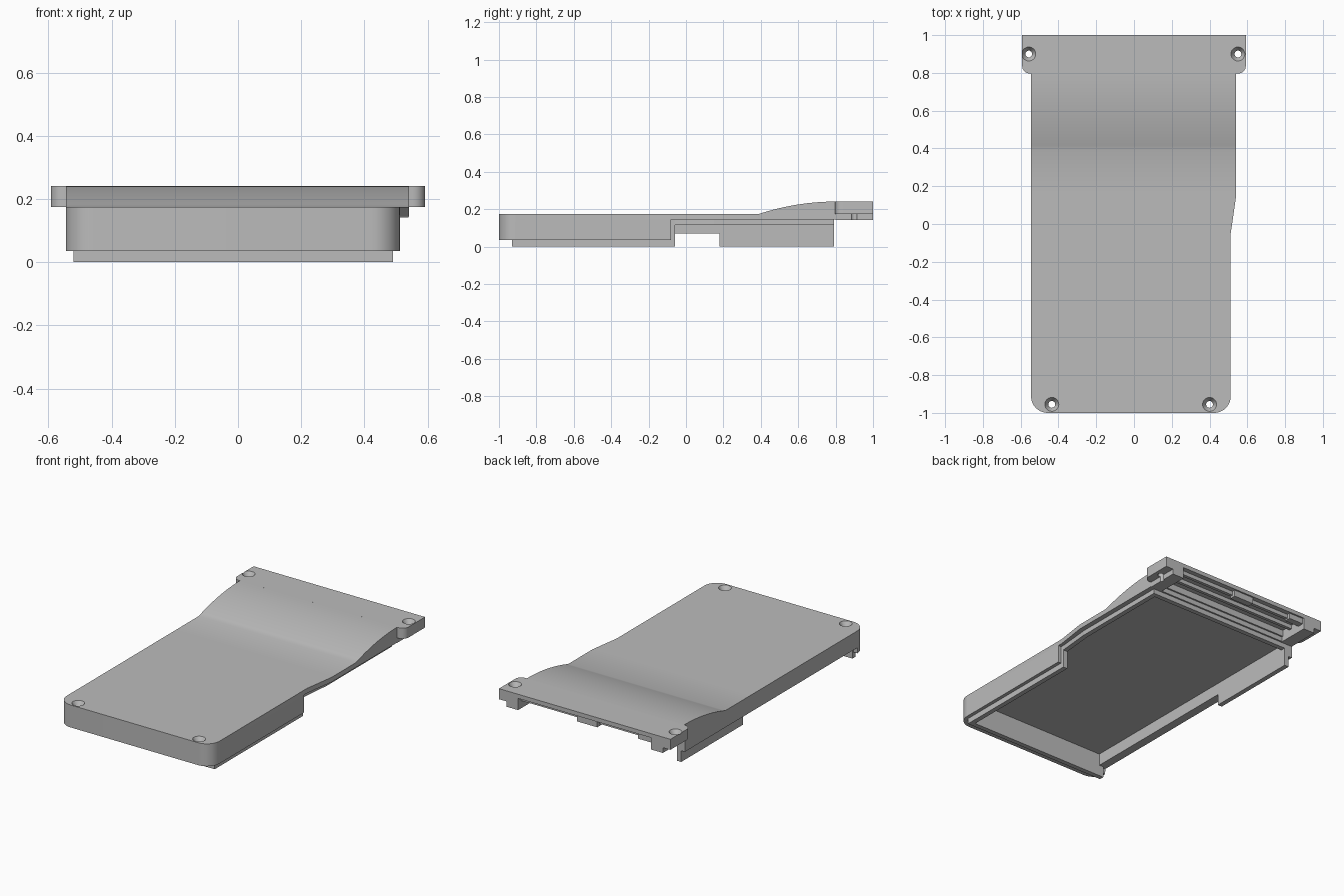
import bpy, bmesh, math

cube = bpy.data.objects.get("Cube")
if cube:
    bpy.data.objects.remove(cube, do_unlink=True)

grey = bpy.data.materials.new("plain grey")
grey.use_nodes = True
GREY = (0.5, 0.5, 0.5, 1)
grey.diffuse_color = GREY
grey.node_tree.nodes["Principled BSDF"].inputs["Base Color"].default_value = GREY


def finish(name, bm):
    bmesh.ops.recalc_face_normals(bm, faces=bm.faces)
    mesh = bpy.data.meshes.new(name)
    bm.to_mesh(mesh)
    bm.free()
    mesh.materials.append(grey)
    ob = bpy.data.objects.new(name, mesh)
    bpy.context.collection.objects.link(ob)
    return ob


def loft(name, stations):
    """Skin rectangular sections (y, left x, right x, bottom z, top z)."""
    bm = bmesh.new()
    rings = [[bm.verts.new(p) for p in ((a, y, b), (c, y, b), (c, y, t), (a, y, t))]
             for y, a, c, b, t in stations]
    for r, s in zip(rings, rings[1:]):
        for i in range(4):
            j = (i + 1) % 4
            bm.faces.new((r[i], r[j], s[j], s[i]))
    bm.faces.new(rings[0])
    bm.faces.new(rings[-1])
    return finish(name, bm)


def box(name, x0, x1, y0, y1, z0, z1):
    return loft(name, [(y0, x0, x1, z0, z1), (y1, x0, x1, z0, z1)])


def cut(ob, cutter):
    mod = ob.modifiers.new("cut", "BOOLEAN")
    mod.operation = "DIFFERENCE"
    mod.solver = "EXACT"
    mod.object = cutter
    select(ob)
    bpy.ops.object.modifier_apply(modifier=mod.name)


def select(ob):
    bpy.ops.object.select_all(action="DESELECT")
    ob.select_set(True)
    bpy.context.view_layer.objects.active = ob


def screw_cutter(name, spots, top):
    """Countersunk screw holes."""
    bm = bmesh.new()
    profile = [(0.018, -0.1), (0.018, top - 0.03), (0.037, top), (0.037, top + 0.1)]
    n = 24
    for x, y in spots:
        rings = [[bm.verts.new((x + r * math.cos(math.tau * i / n),
                                y + r * math.sin(math.tau * i / n), z))
                  for i in range(n)] for r, z in profile]
        for r, s in zip(rings, rings[1:]):
            for i in range(n):
                j = (i + 1) % n
                bm.faces.new((r[i], r[j], s[j], s[i]))
        bm.faces.new(rings[0])
        bm.faces.new(rings[-1])
    ob = finish(name, bm)
    ob.hide_render = True
    return ob


LEFT, RIGHT, WIDE = -0.545, 0.512, 0.541
LOW, HIGH, CEILING, RIM = 0.175, 0.241, 0.145, 0.035

# Cover: rounded front corners, deep front wall, sloped flank and curved ramp
stations = []
R = 0.088
for i in range(11):
    a = math.radians(9 * i)
    inset = R * (1 - math.sin(a))
    stations.append((-1 + R * (1 - math.cos(a)), LEFT + inset, RIGHT - inset, RIM, LOW))
stations += [(-0.91, LEFT, RIGHT, CEILING, LOW), (-0.05, LEFT, RIGHT, CEILING, LOW),
             (0.15, LEFT, WIDE, CEILING, LOW)]
for i in range(17):
    t = i / 16
    stations.append((0.39 + 0.41 * t, LEFT, WIDE, CEILING,
                     HIGH - (HIGH - LOW) * (1 - t) ** 2))
cover = loft("cover", stations)

# End flange with rounded shoulders and a hollow underside
stations = []
R = 0.04
for i in range(9):
    a = math.radians(90 * i / 8)
    half = 0.592 - R * (1 - math.sin(a))
    stations.append((0.797 + R * (1 - math.cos(a)), -half, half, LOW, HIGH))
stations.append((1, -0.592, 0.592, LOW, HIGH))
flange = loft("flange", stations)
recess = box("flange_recess_cutter", -0.46, 0.46, 0.81, 1.1, 0.1, 0.215)
recess.hide_render = True
cut(flange, recess)

# Screw bosses below the flange
bosses = [box("left_boss", 0.46, 0.54, 0.8, 1, 0.142, LOW),
          box("right_boss", -0.54, -0.46, 0.8, 1, 0.142, LOW)]

# Screw holes
front_holes = screw_cutter("front_hole_cutter", [(-0.435, -0.955), (0.4, -0.955)], LOW)
back_holes = screw_cutter("back_hole_cutter", [(-0.557, 0.9), (0.55, 0.9)], HIGH)
cut(cover, front_holes)
for ob in [flange] + bosses:
    cut(ob, back_holes)
for ob in (recess, front_holes, back_holes):
    bpy.data.objects.remove(ob, do_unlink=True)

# Side walls
box("left_wall", 0.49, RIGHT, -0.914, -0.08, RIM, 0.15)
box("right_wall", LEFT, -0.52, -0.914, 0.79, 0.07, 0.15)

# Inner lips
box("front_lip", -0.52, 0.49, -0.93, -0.9, 0, 0.15)
box("left_lip", 0.46, 0.49, -0.93, -0.06, 0, 0.15)
box("right_lip", -0.52, -0.49, -0.9, 0.18, 0.07, 0.15)
box("right_deep_lip", -0.52, -0.49, 0.18, 0.79, 0, 0.15)
loft("left_shallow_lip", [(-0.06, 0.46, 0.49, 0.115, 0.15), (0.15, 0.48, 0.51, 0.115, 0.15),
                          (0.79, 0.48, 0.51, 0.115, 0.15)])
box("back_lip", -0.49, 0.48, 0.76, 0.79, 0.115, 0.15)

# Ribs and clip under the flange
for name, y in (("inner_rib", 0.87), ("outer_rib", 0.95)):
    box(name, -0.46, 0.46, y, y + 0.02, 0.19, 0.22)
box("clip", -0.08, 0.06, 0.95, 0.99, 0.175, 0.22)
box("side_clip", -0.46, -0.36, 0.95, 0.99, 0.18, 0.22)

# Smooth the curved parts, keeping hard edges
for ob in (cover, flange):
    select(ob)
    bpy.ops.object.shade_smooth_by_angle(angle=math.radians(20))
